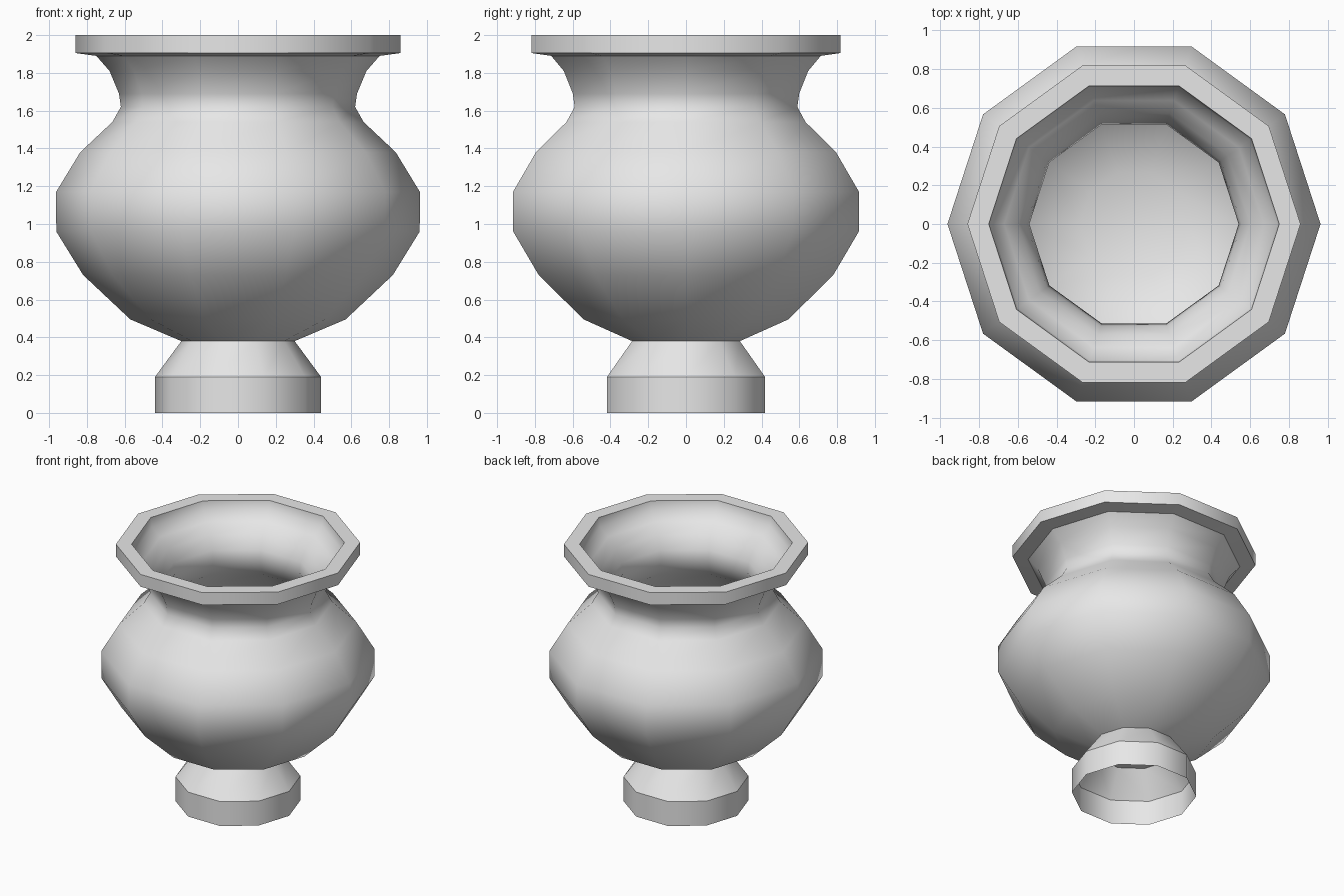
import bpy
import bmesh
from math import cos, sin, tau

SIDES = 10

cube = bpy.data.objects.get("Cube")
if cube:
    bpy.data.objects.remove(cube, do_unlink=True)

grey = bpy.data.materials.new("plain grey")
grey.use_nodes = True
grey.diffuse_color = (0.8, 0.8, 0.8, 1)
grey.node_tree.nodes["Principled BSDF"].inputs["Base Color"].default_value = (0.8, 0.8, 0.8, 1)


def lathe(name, profile, sharp=(), capped=False):
    """Turn a (radius, height) profile into a ten-sided smooth shell with chosen sharp rings."""
    bm = bmesh.new()
    rings = [[bm.verts.new((r * cos(tau * k / SIDES), r * sin(tau * k / SIDES), z))
              for k in range(SIDES)] for r, z in profile]
    for low, high in zip(rings, rings[1:]):
        for k in range(SIDES):
            n = (k + 1) % SIDES
            bm.faces.new((low[k], low[n], high[n], high[k]))
    if capped:
        bm.faces.new(rings[0][::-1])
        bm.faces.new(rings[-1])
    for face in bm.faces:
        face.smooth = True
    for i in sharp:
        for k in range(SIDES):
            bm.edges.get((rings[i][k], rings[i][(k + 1) % SIDES])).smooth = False
    mesh = bpy.data.meshes.new(name)
    bm.to_mesh(mesh)
    bm.free()
    mesh.materials.append(grey)
    obj = bpy.data.objects.new(name, mesh)
    bpy.context.collection.objects.link(obj)
    return obj


# Hollow foot, open underneath
lathe("foot", [(0.44, 0), (0.44, 0.19), (0.30, 0.38)], sharp=[1])

# Outer wall from the base up to the neck, the rim, then the inner wall down to the floor
outer = [(0.30, 0.38), (0.57, 0.495), (0.82, 0.73), (0.962, 0.96), (0.963, 1.17),
         (0.835, 1.38), (0.665, 1.54), (0.62, 1.62), (0.63, 1.69), (0.68, 1.81), (0.75, 1.89)]
rim = [(0.86, 1.905), (0.86, 2.0), (0.75, 2.0)]
inner = [(0.74, 1.93), (0.67, 1.87), (0.60, 1.80), (0.555, 1.70), (0.54, 1.62), (0.60, 1.49),
         (0.77, 1.34), (0.885, 1.15), (0.885, 0.98), (0.76, 0.79), (0.53, 0.57), (0.28, 0.465)]
top = len(outer)
lathe("bowl", outer + rim + inner, sharp=[0, top - 1, top, top + 1, top + 2], capped=True)
